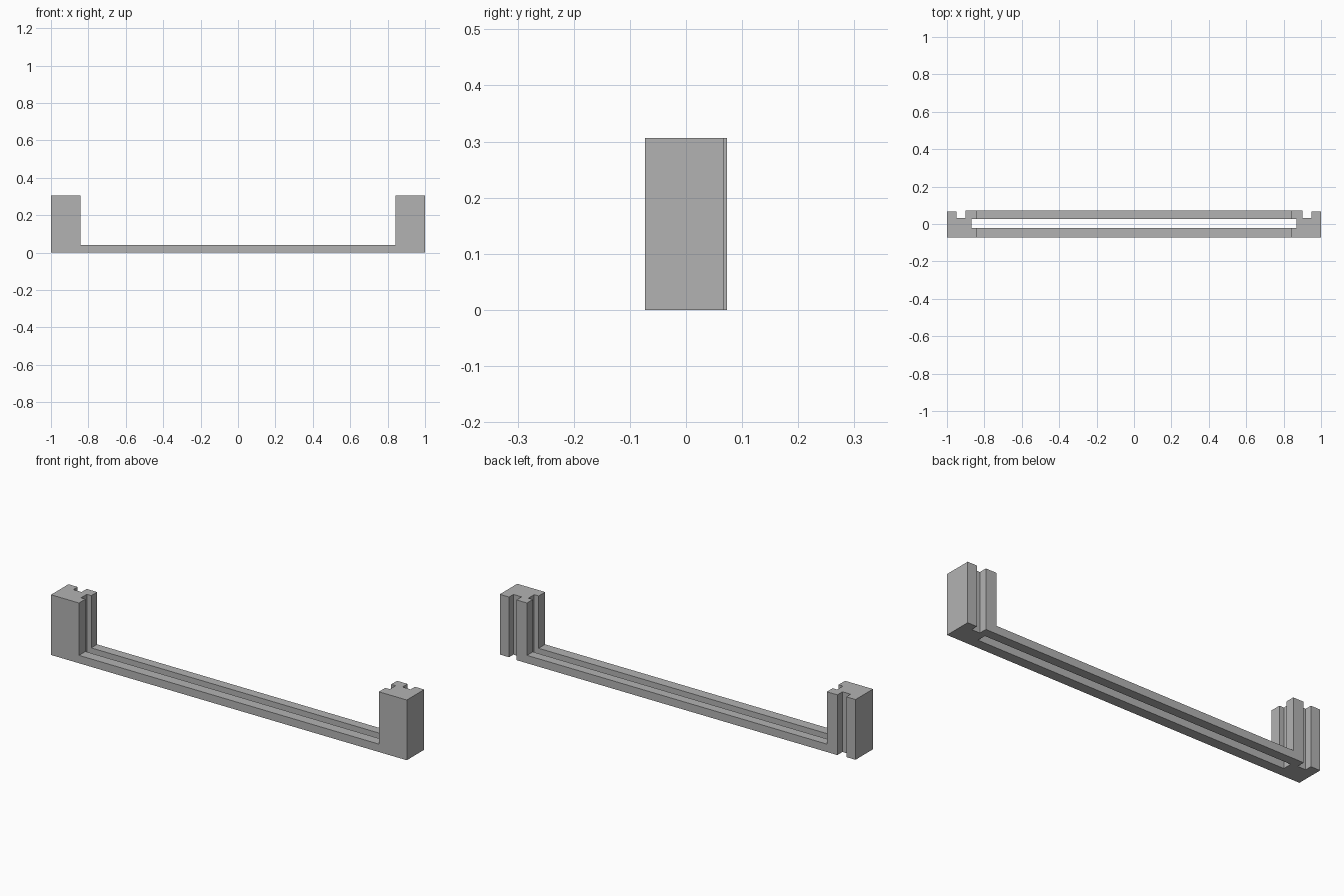
import bpy
import bmesh

if "Cube" in bpy.data.objects:
    bpy.data.objects.remove(bpy.data.objects["Cube"], do_unlink=True)

RAIL_TOP, POST_TOP = 0.04, 0.306
BACK, PRONG, NOTCH, FRONT = 0.073, 0.067, 0.032, -0.073
SLOT_FRONT, SLOT_BACK = -0.021, 0.026
INNER, SLOT_END = 0.843, 0.868
LIP, GROOVE = 0.902, 0.948

# Grey material
grey = bpy.data.materials.new("grey")
grey.use_nodes = True
colour = (0.45, 0.45, 0.45, 1)
grey.diffuse_color = colour
grey.node_tree.nodes["Principled BSDF"].inputs["Base Color"].default_value = colour

# Post cross-section: slot towards the middle, groove in the back
post = [(INNER, FRONT), (1, FRONT), (1, PRONG), (GROOVE, PRONG),
        (GROOVE, NOTCH), (LIP, NOTCH), (LIP, BACK), (INNER, BACK),
        (INNER, SLOT_BACK), (SLOT_END, SLOT_BACK),
        (SLOT_END, SLOT_FRONT), (INNER, SLOT_FRONT)]

bm = bmesh.new()


def raise_faces(faces, height):
    result = bmesh.ops.extrude_face_region(bm, geom=faces)["geom"]
    verts = [g for g in result if isinstance(g, bmesh.types.BMVert)]
    bmesh.ops.translate(bm, verts=verts, vec=(0, 0, height))
    return [g for g in result if isinstance(g, bmesh.types.BMFace)]


# Footprint: two posts joined by the front and back rails
right, left = [[bm.verts.new((side * x, y, 0)) for x, y in post] for side in (-1, 1)]
bm.faces.new(left)
bm.faces.new(reversed(right))
for a, b in ((0, 11), (8, 7)):
    bm.faces.new((right[a], left[a], left[b], right[b]))

# Raise the whole footprint to rail height, then the posts
tops = raise_faces(bm.faces[:], RAIL_TOP)
raise_faces([f for f in tops if len(f.verts) == len(post)], POST_TOP - RAIL_TOP)
bmesh.ops.recalc_face_normals(bm, faces=bm.faces[:])
bmesh.ops.dissolve_limit(bm, angle_limit=0.01, verts=bm.verts[:], edges=bm.edges[:])

mesh = bpy.data.meshes.new("slotted_frame")
bm.to_mesh(mesh)
bm.free()
mesh.materials.append(grey)
frame = bpy.data.objects.new("slotted_frame", mesh)
bpy.context.collection.objects.link(frame)
